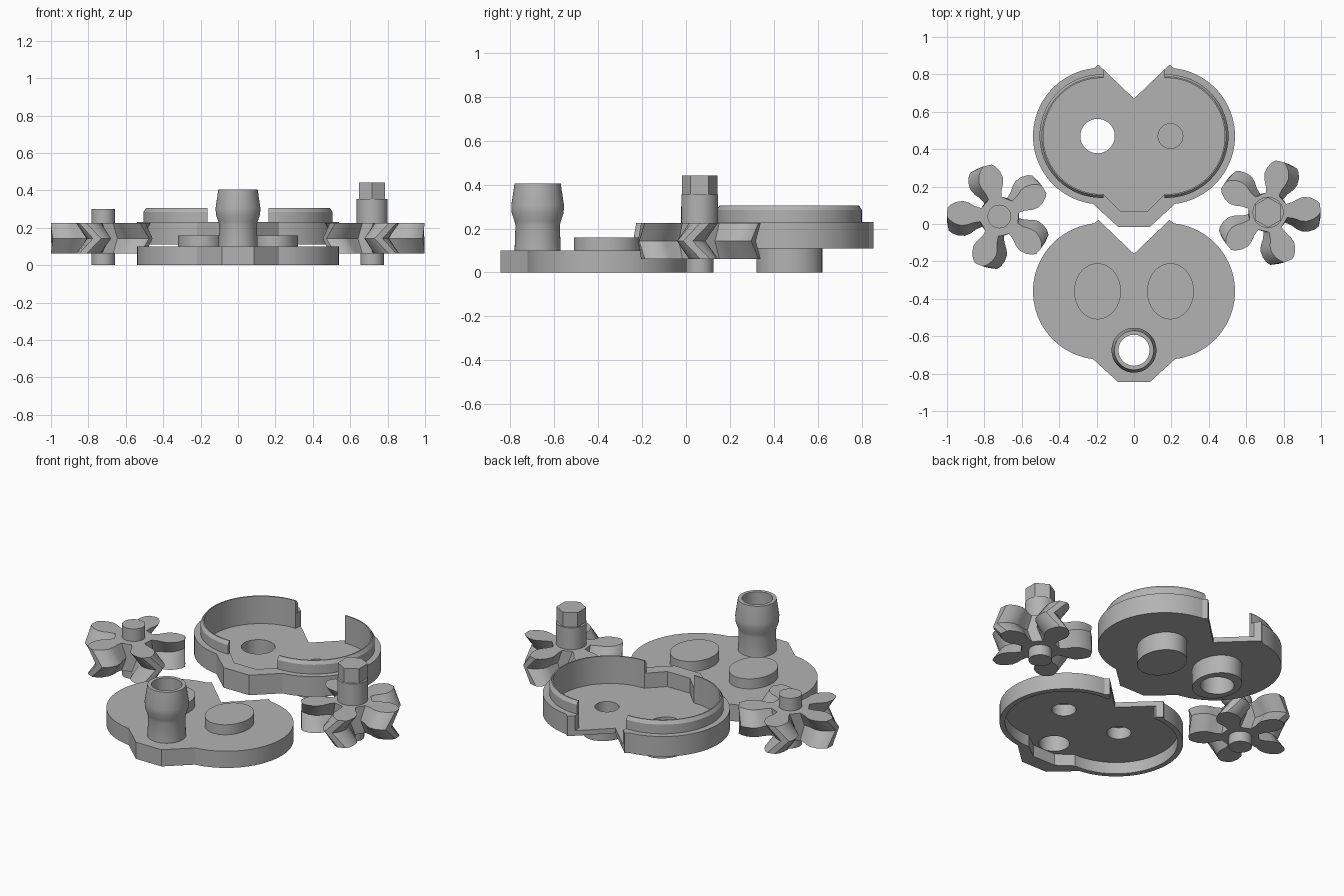
import bpy, bmesh, math
from mathutils import Vector

if "Cube" in bpy.data.objects:
    bpy.data.objects.remove(bpy.data.objects["Cube"])

grey = bpy.data.materials.new("plain_grey")
grey.diffuse_color = (0.45, 0.45, 0.45, 1)
grey.use_nodes = True
grey.node_tree.nodes["Principled BSDF"].inputs["Base Color"].default_value = grey.diffuse_color


def make(name, verts, faces):
    """Mesh object with clean normals and edge-preserving smoothing."""
    bm = bmesh.new()
    vs = [bm.verts.new(v) for v in verts]
    for f in faces:
        bm.faces.new([vs[i] for i in f])
    bmesh.ops.remove_doubles(bm, verts=bm.verts, dist=1e-6)
    bmesh.ops.dissolve_degenerate(bm, edges=bm.edges, dist=1e-6)
    bmesh.ops.recalc_face_normals(bm, faces=bm.faces)
    me = bpy.data.meshes.new(name)
    bm.to_mesh(me)
    bm.free()
    ob = bpy.data.objects.new(name, me)
    bpy.context.collection.objects.link(ob)
    me.materials.append(grey)
    return ob


def loft(name, sections):
    """Stack of matching outlines, each a list of (x, y, z)."""
    n = len(sections[0])
    verts = [p for s in sections for p in s]
    faces = [list(range(n)), list(range(len(verts) - n, len(verts)))]
    for k in range(len(sections) - 1):
        for i in range(n):
            j = (i + 1) % n
            faces.append((k * n + i, k * n + j, k * n + n + j, k * n + n + i))
    return make(name, verts, faces)


def prism(name, pts, z0, z1, oy=0):
    return loft(name, [[(x, y + oy, z) for x, y in pts] for z in (z0, z1)])


def ellipse(cx, cy, rx, ry, n=48, start=0.0):
    return [(cx + rx * math.cos(start + math.tau * i / n),
             cy + ry * math.sin(start + math.tau * i / n)) for i in range(n)]


def arc(r, a0, a1, n=40):
    """Arc of the right-hand gear chamber, angles in degrees."""
    out = []
    for i in range(n + 1):
        a = math.radians(a0 + (a1 - a0) * i / n)
        out.append((LOBE + r * math.cos(a), r * math.sin(a)))
    return out


def mirrored(right):
    """Close a right-hand half outline with its mirror image."""
    return right + [(-x, y) for x, y in reversed(right) if abs(x) > 1e-6]


def boolean(ob, other, op):
    m = ob.modifiers.new(op, 'BOOLEAN')
    m.operation, m.object, m.solver = op, other, 'EXACT'
    bpy.context.view_layer.objects.active = ob
    bpy.ops.object.modifier_apply(modifier=m.name)
    bpy.data.objects.remove(other)


LOBE, PIN = 0.175, 0.195      # chamber and shaft offsets from the centre line


def shell_outline():
    # notch, pointed lip, round lobe, tapered outlet
    half = [(0, 0.2), (0.19, 0.382), (0.213, 0.363)] + arc(0.365, 83, -83)
    return mirrored(half + [(0.085, -0.485)])


def chamber_outline(r):
    half = [(0.17, 0.6), (0.16, r + 0.03)] + arc(r, 92, -92) + [(0.075, -0.40)]
    return mirrored(half)


# Cover plate: shell, hollow underside, two bearing discs, bores
CY = -0.36
cover = prism("cover_plate", shell_outline(), 0, 0.1, CY)
boolean(cover, prism("cut", chamber_outline(0.335), -0.1, 0.07, CY), 'DIFFERENCE')
for s in (-1, 1):
    boolean(cover, prism("disc", ellipse(s * PIN, CY, 0.125, 0.15), 0.085, 0.16), 'UNION')
    boolean(cover, prism("cut", ellipse(s * PIN, CY, 0.066, 0.066), -0.1, 0.14), 'DIFFERENCE')
NY = -0.675
boolean(cover, prism("cut", ellipse(0, NY, 0.083, 0.083), -0.1, 0.2), 'DIFFERENCE')

# Housing: shell, open chamber, two bosses, through bore and blind bore
HY = 0.47
housing = prism("housing", shell_outline(), 0.11, 0.23, HY)
boolean(housing, prism("cut", chamber_outline(0.31), 0.14, 0.4, HY), 'DIFFERENCE')
for s in (-1, 1):
    boolean(housing, prism("boss", ellipse(s * PIN, HY, 0.125, 0.15), 0, 0.125), 'UNION')
boolean(housing, prism("cut", ellipse(-PIN, HY, 0.092, 0.092), -0.1, 0.4), 'DIFFERENCE')
boolean(housing, prism("cut", ellipse(PIN, HY, 0.066, 0.066), 0.07, 0.4), 'DIFFERENCE')

# Tapered sealing collars on the housing rim
for s, side in ((-1, "left"), (1, "right")):
    rings = []
    for z, r in ((0.23, 0.33), (0.285, 0.33), (0.305, 0.317)):
        pts = arc(r, 92, -92) + arc(0.31, -92, 92)
        rings.append([(s * x, y + HY, z) for x, y in pts])
    loft(side + "_collar", rings)

# Hose nozzle: closed profile turned around its axis
profile = [(0.083, 0.1), (0.105, 0.1), (0.101, 0.215), (0.106, 0.235),
           (0.118, 0.27), (0.12, 0.305), (0.105, 0.405), (0.083, 0.405)]
N, P = 48, len(profile)
verts = [(r * math.cos(math.tau * i / N), NY + r * math.sin(math.tau * i / N), z)
         for i in range(N) for r, z in profile]
faces = [(i * P + k, i * P + (k + 1) % P, (i + 1) % N * P + (k + 1) % P, (i + 1) % N * P + k)
         for i in range(N) for k in range(P)]
make("hose_nozzle", verts, faces)

# Five-lobed herringbone gears: (radius, half width) along one tooth
TOOTH = [(0.10, 0.036), (0.135, 0.044), (0.17, 0.060), (0.20, 0.066),
         (0.235, 0.058), (0.265, 0.040), (0.28, 0.022)]


def gear(name, cx, cy, start, twist):
    flank = [(r, -w) for r, w in TOOTH] + [(r, w) for r, w in reversed(TOOTH)]
    sections = []
    for z, t in ((0.062, 0), (0.143, twist), (0.225, 0)):
        ring = []
        for k in range(5):
            a = math.radians(start + t + 72 * k)
            c, s = math.cos(a), math.sin(a)
            ring += [(cx + u * c - v * s, cy + u * s + v * c, z) for u, v in flank]
        sections.append(ring)
    return loft(name, sections)


LX, LY, RX, RY = -0.72, 0.04, 0.717, 0.062
idler = gear("idler_gear", LX, LY, 175, 16)
boolean(idler, prism("pin", ellipse(LX, LY, 0.063, 0.063), 0, 0.3), 'UNION')
driver = gear("drive_gear", RX, RY, 5, -16)
boolean(driver, prism("pin", ellipse(RX, RY, 0.063, 0.063), 0, 0.15), 'UNION')
boolean(driver, prism("shaft", ellipse(RX, RY, 0.083, 0.083), 0.2, 0.355), 'UNION')
boolean(driver, prism("hex", ellipse(RX, RY, 0.081, 0.081, 6, math.pi / 6), 0.34, 0.442), 'UNION')

# Smooth the curved walls, keep the edges crisp
for ob in list(bpy.context.scene.objects):
    bpy.ops.object.select_all(action='DESELECT')
    ob.select_set(True)
    bpy.context.view_layer.objects.active = ob
    bpy.ops.object.shade_smooth_by_angle(angle=math.radians(25))
